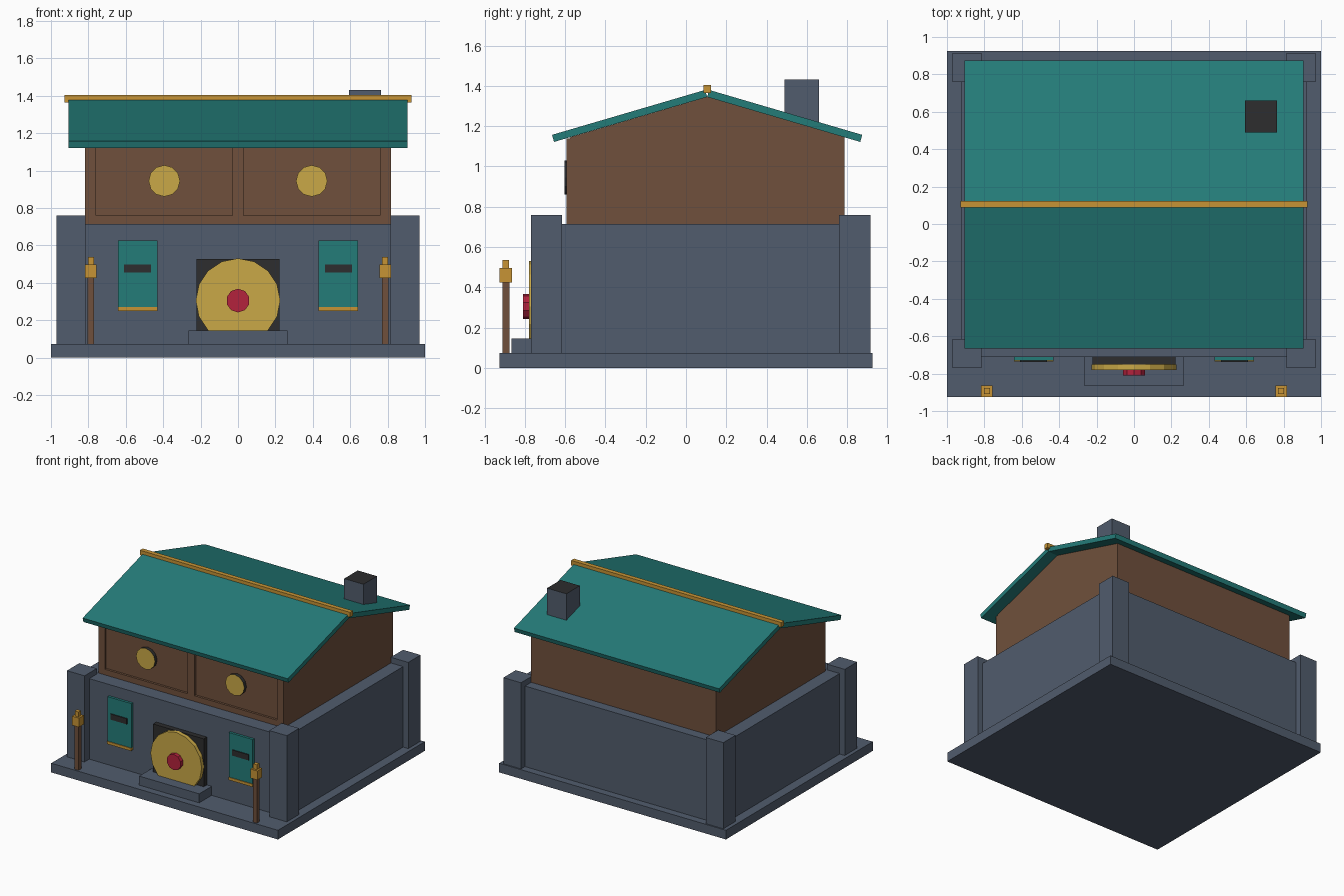
import bpy, bmesh, math
from mathutils import Matrix, Vector

if "Cube" in bpy.data.objects:
    bpy.data.objects.remove(bpy.data.objects["Cube"])


def mat(name, hexcode):
    m = bpy.data.materials.new(name)
    ch = [int(hexcode[i:i + 2], 16) / 255 for i in (0, 2, 4)]
    m.diffuse_color = [((c + 0.055) / 1.055) ** 2.4 if c > 0.04 else c / 12.92 for c in ch] + [1]
    m.use_nodes = True
    m.node_tree.nodes["Principled BSDF"].inputs["Base Color"].default_value = m.diffuse_color
    return m


SLATE = mat("slate stone", "515C6D")
TEAL = mat("teal", "247C79")
BROWN = mat("brown timber", "70503C")
DARK = mat("charcoal", "2D2D2E")
GOLD = mat("pale gold", "CAA947")
AMBER = mat("amber trim", "C79435")
RED = mat("crimson", "B3223C")


def finish(name, bm, *mats):
    bmesh.ops.recalc_face_normals(bm, faces=bm.faces)
    me = bpy.data.meshes.new(name)
    bm.to_mesh(me)
    bm.free()
    for m in mats:
        me.materials.append(m)
    ob = bpy.data.objects.new(name, me)
    bpy.context.collection.objects.link(ob)
    return ob


def box(name, x, y, z, *mats):
    bm = bmesh.new()
    size = Vector((x[1] - x[0], y[1] - y[0], z[1] - z[0]))
    mid = Vector((x[0] + x[1], y[0] + y[1], z[0] + z[1])) / 2
    bmesh.ops.create_cube(bm, size=1, matrix=Matrix.Translation(mid) @ Matrix.Diagonal(size).to_4x4())
    return finish(name, bm, *mats)


def disc(name, x, z, r, y, n, *mats):
    """Cylinder facing the front, between two y values."""
    bm = bmesh.new()
    m = Matrix.Translation((x, sum(y) / 2, z)) @ Matrix.Rotation(math.pi / 2, 4, 'X')
    bmesh.ops.create_cone(bm, cap_ends=True, segments=n, radius1=r, radius2=r,
                          depth=y[1] - y[0], matrix=m)
    return finish(name, bm, *mats)


def extrude_x(name, profile, hx, *mats):
    """Profile of (y, z) points swept from -hx to hx."""
    bm = bmesh.new()
    f = bm.faces.new([bm.verts.new((-hx, y, z)) for y, z in profile])
    new = bmesh.ops.extrude_face_region(bm, geom=[f])["geom"]
    bmesh.ops.translate(bm, vec=(2 * hx, 0, 0),
                        verts=[v for v in new if isinstance(v, bmesh.types.BMVert)])
    return finish(name, bm, *mats)


# Stone base, lower storey, corner pillars and doorstep
box("base_slab", (-1, 1), (-.925, .925), (0, .073), SLATE)
box("lower_storey", (-.925, .925), (-.71, .865), (.073, .715), SLATE)
for s in (-1, 1):
    px = sorted((s * .815, s * .97))
    box("front_pillar", px, (-.77, -.615), (.073, .76), SLATE)
    box("back_pillar", px, (.76, .915), (.073, .76), SLATE)
box("doorstep", (-.265, .265), (-.867, -.71), (.073, .145), SLATE)

# Timber upper storey with gables
RY = .105
upper = extrude_x("upper_storey", [(-.575, .715), (.787, .715), (.787, 1.145), (RY, 1.345), (-.575, 1.145)],
                  .817, BROWN)

# Raised timber frame around the two recessed front panels
F = (-.593, -.575)
box("frame_sill", (-.817, .817), F, (.715, .76), BROWN)
for x in ((-.817, -.76), (-.03, .03), (.76, .817)):
    box("frame_post", x, F, (.76, 1.138), BROWN)

# Roof slopes, ridge beam
for s in (-1, 1):
    extrude_x("roof_slope", [(RY, 1.345), (RY + s * .01, 1.38), (RY + s * .77, 1.157), (RY + s * .76, 1.122)],
              .905, TEAL)
box("ridge_beam", (-.927, .927), (.088, .124), (1.365, 1.404), AMBER)

# Chimney with dark mouth
chimney = box("chimney", (.594, .764), (.49, .66), (1.18, 1.431), SLATE, DARK)
for p in chimney.data.polygons:
    p.material_index = int(p.normal.z > .9)

# Round door: dark surround, gold disc, red boss
box("door_surround", (-.223, .223), (-.75, -.71), (.145, .527), DARK)
disc("door_disc", 0, .305, .226, (-.78, -.75), 16, GOLD)
disc("door_boss", 0, .305, .063, (-.81, -.78), 10, RED)

for s in (-1, 1):
    # Round upper windows with gold face
    window = disc("round_window", s * .394, .945, .084, (-.603, -.575), 12, DARK, GOLD)
    for p in window.data.polygons:
        p.material_index = int(p.normal.y < -.9)
    # Hanging panels with slot and trim
    bx = sorted((s * .43, s * .641))
    box("hanging_panel", bx, (-.73, -.71), (.27, .626), TEAL)
    box("panel_trim", bx, (-.735, -.71), (.25, .272), AMBER)
    box("panel_slot", sorted((s * .465, s * .609)), (-.738, -.73), (.454, .499), DARK)
    # Lamp posts
    cx, cy = s * .787, -.894
    for name, h, z, m in (("lamp_post", .018, (.073, .43), BROWN),
                          ("lamp_box", .031, (.425, .497), AMBER),
                          ("lamp_cap", .016, (.497, .537), AMBER)):
        box(name, (cx - h, cx + h), (cy - h, cy + h), z, m)
